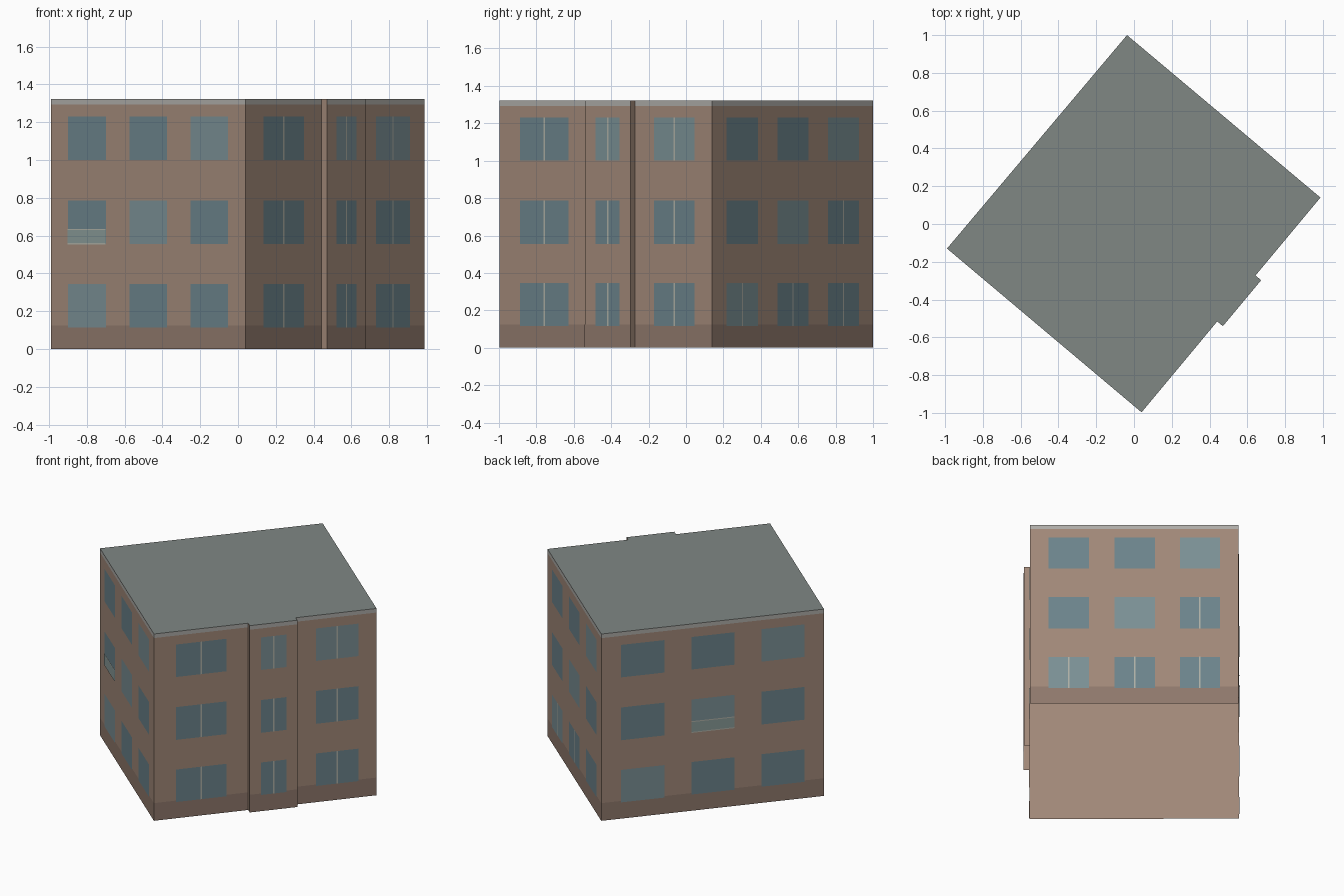
import bpy
from mathutils import Vector

if "Cube" in bpy.data.objects:
    bpy.data.objects.remove(bpy.data.objects["Cube"])


def material(name, rgb):
    m = bpy.data.materials.new(name)
    m.diffuse_color = [(c / 255) ** 2.2 for c in rgb] + [1]
    m.use_nodes = True
    m.node_tree.nodes["Principled BSDF"].inputs["Base Color"].default_value = m.diffuse_color
    return m


BRICK = material("brick", (159, 135, 119))
BASE = material("base_brick", (141, 119, 107))
ROOF = material("roof_grey", (127, 134, 131))
TRIM = material("roof_trim", (172, 170, 166))
GLASS = material("window_glass", (107, 130, 138))
PALE = material("pale_glass", (121, 142, 147))
FRAME = material("frame", (172, 174, 164))
PANEL = material("balcony_glass", (135, 152, 150))


def add_mesh(name, verts, faces, mats, slots=None):
    me = bpy.data.meshes.new(name)
    me.from_pydata(verts, [], faces)
    for m in mats:
        me.materials.append(m)
    for p, s in zip(me.polygons, slots or []):
        p.material_index = s
    ob = bpy.data.objects.new(name, me)
    bpy.context.collection.objects.link(ob)
    return ob


# Footprint: four corners plus a shallow bay on the right-hand street side
LEFT, FRONT = Vector((-0.99, -0.13, 0)), Vector((0.04, -0.997, 0))
RIGHT, BACK = Vector((0.987, 0.14, 0)), Vector((-0.037, 1.0, 0))
side = RIGHT - FRONT
out = Vector((side.y, -side.x, 0)).normalized() * 0.039
bay_in1, bay_in2 = FRONT + side * 0.423, FRONT + side * 0.637
bay1, bay2 = bay_in1 + out, bay_in2 + out
outline = [LEFT, FRONT, bay_in1, bay1, bay2, bay_in2, RIGHT, BACK]
RETURNS = (2, 4)  # the bay's short side walls stay brick for the full height
TOP = 1.322


def ring(name, z0, z1, mats, roofed=False):
    n = len(outline)
    verts = [(p.x, p.y, z) for z in (z0, z1) for p in outline]
    faces = [(i, (i + 1) % n, (i + 1) % n + n, i + n) for i in range(n)]
    slots = [1 if i in RETURNS else 0 for i in range(n)]
    if roofed:
        faces.append(tuple(range(n, 2 * n)))
        slots.append(2)
    add_mesh(name, verts, faces, mats, slots)


# The shell is open underneath
ring("walls", 0, 1.293, [BRICK, BRICK])
ring("roof", 1.293, TOP, [TRIM, BRICK, ROOF], True)


# Flat panel on a wall a->b, between fractions t0..t1 and heights z0..z1
def panel(name, a, b, t0, t1, z0, z1, depth, mat):
    n = Vector((b.y - a.y, a.x - b.x, 0)).normalized()
    verts = [a.lerp(b, t) + n * depth + Vector((0, 0, z))
             for t, z in ((t0, z0), (t1, z0), (t1, z1), (t0, z1))]
    add_mesh(name, verts, [(0, 1, 2, 3)], [mat])


# Darker plinth facing along the foot of each wall
for i, p in enumerate(outline):
    if i not in RETURNS:
        panel(f"plinth_{i}", p, outline[(i + 1) % len(outline)], 0, 1, 0, 0.125, 0.0006, BASE)

ROWS = [(0.115, 0.345), (0.555, 0.787), (1.0, 1.23)]


def window(name, a, b, t0, t1, row, pale, mullion):
    z0, z1 = ROWS[row]
    panel(name + "_window", a, b, t0, t1, z0, z1, 0.0013, PALE if pale else GLASS)
    if mullion:
        mid, half = (t0 + t1) / 2, 0.005 / (b - a).length
        panel(name + "_mullion", a, b, mid - half, mid + half, z0, z1, 0.002, FRAME)


# Three plain walls with three window columns each
COLS = [(0.089, 0.283), (0.404, 0.598), (0.718, 0.911)]
for label, a, b in (("front_left", LEFT, FRONT), ("back_right", RIGHT, BACK),
                    ("back_left", BACK, LEFT)):
    for row in range(3):
        for col, (t0, t1) in enumerate(COLS):
            split = label == "back_right" and (row == 0 or (row, col) == (1, 2))
            window(f"{label}_{row}_{col}", a, b, t0, t1, row, row == col, split)

# Street wall with the bay: every window is divided
BAY_COLS = [(FRONT, RIGHT, 0.098, 0.326), (bay1, bay2, 0.24, 0.77),
            (FRONT, RIGHT, 0.727, 0.918)]
for row in range(3):
    for col, (a, b, t0, t1) in enumerate(BAY_COLS):
        window(f"bay_side_{row}_{col}", a, b, t0, t1, row, row == 2 and col > 0, True)

# Shallow window balconies: glass panel with top and bottom rails
for label, a, b, (t0, t1) in (("front_left", LEFT, FRONT, COLS[0]),
                              ("back_left", BACK, LEFT, COLS[1])):
    panel(label + "_balcony_panel", a, b, t0, t1, 0.555, 0.635, 0.005, PANEL)
    for part, z in (("bottom", 0.553), ("top", 0.629)):
        panel(f"{label}_balcony_{part}_rail", a, b, t0, t1, z, z + 0.007, 0.0055, FRAME)
